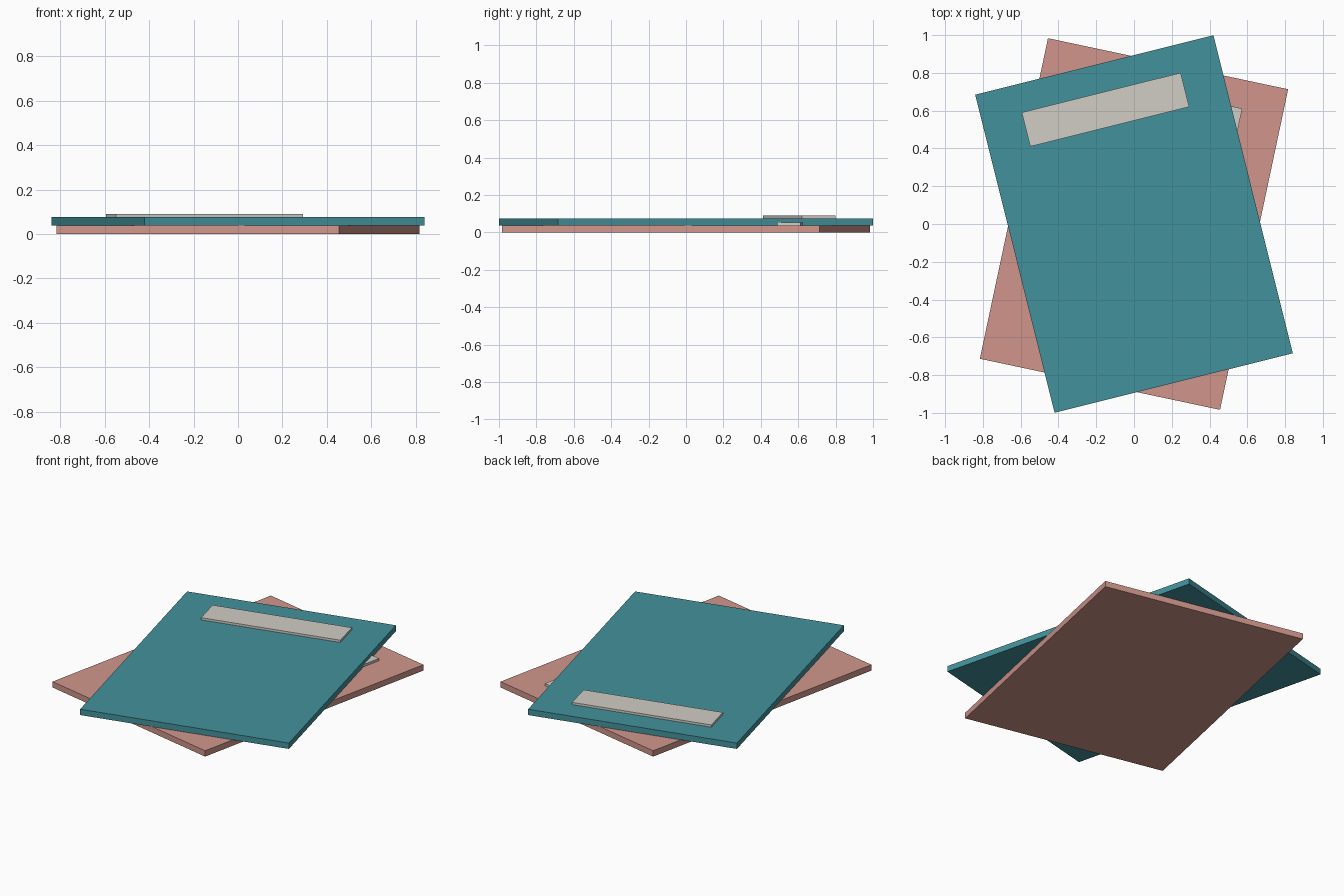
import bpy
from math import radians
from mathutils import Matrix

cube = bpy.data.objects.get("Cube")
if cube:
    bpy.data.objects.remove(cube, do_unlink=True)

BOARD = (1.3, 1.735, 0.0375)
LABEL = (0.867, 0.186, 0.0145)
LABEL_Y = 0.624


def material(name, srgb):
    """Flat material from an sRGB colour."""
    color = [((c / 255 + 0.055) / 1.055) ** 2.4 for c in srgb] + [1]
    mat = bpy.data.materials.new(name)
    mat.use_nodes = True
    mat.diffuse_color = color
    mat.node_tree.nodes["Principled BSDF"].inputs["Base Color"].default_value = color
    return mat


def slab(name, size, y, z, turn, mat):
    """Box resting at height z, shifted along y, then turned about the centre."""
    bpy.ops.mesh.primitive_cube_add(size=1)
    obj = bpy.context.object
    obj.name = name
    place = Matrix.Translation((0, y, z + size[2] / 2)) @ Matrix.Diagonal((*size, 1))
    obj.data.transform(place)
    obj.rotation_euler.z = turn
    obj.data.materials.append(mat)


teal = material("teal", (66, 145, 155))
pink = material("dusty pink", (209, 150, 140))
cream = material("warm grey", (209, 205, 197))

# Two crossed boards, each with a label strip near its back edge
for prefix, z, degrees, mat in (("lower", 0, -12, pink), ("upper", 0.038, 14, teal)):
    turn = radians(degrees)
    slab(prefix + "_cover", BOARD, 0, z, turn, mat)
    slab(prefix + "_label", LABEL, LABEL_Y, z + BOARD[2], turn, cream)
